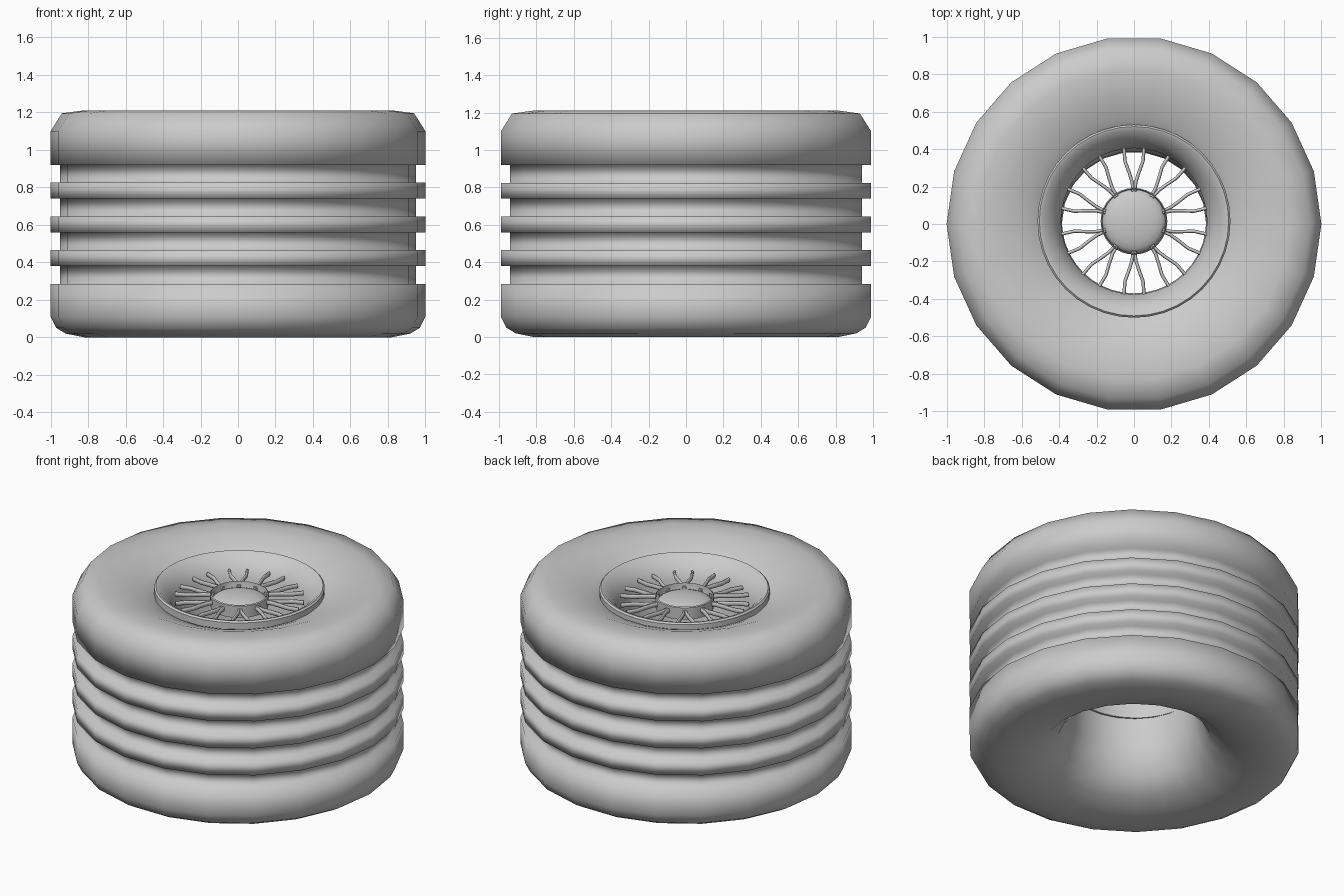
import bpy, bmesh
from math import sin, cos, pi, radians
from mathutils import Matrix, Vector

cube = bpy.data.objects.get("Cube")
if cube:
    bpy.data.objects.remove(cube)

grey = bpy.data.materials.new("plain_grey")
grey.use_nodes = True
colour = (0.6, 0.6, 0.6, 1)
grey.diffuse_color = colour
grey.node_tree.nodes["Principled BSDF"].inputs["Base Color"].default_value = colour

RIM_Y = 0.015      # the wheel centre sits slightly off the tyre centre
SPOKE_Z = 1.09


def lathe(name, profile, sides, closed=True, y=0, turn=0, sharp=None):
    """Revolve (radius, height) points around z."""
    bm = bmesh.new()
    rings = []
    for r, z in profile:
        if r == 0:
            rings.append([bm.verts.new((0, 0, z))] * sides)
        else:
            angles = [turn + 2 * pi * i / sides for i in range(sides)]
            rings.append([bm.verts.new((r * cos(a), r * sin(a), z)) for a in angles])
    pairs = list(zip(rings, rings[1:]))
    if closed:
        pairs.append((rings[-1], rings[0]))
    for low, high in pairs:
        for i in range(sides):
            j = (i + 1) % sides
            corners = dict.fromkeys([low[i], low[j], high[j], high[i]])
            bm.faces.new(list(corners))
    bmesh.ops.recalc_face_normals(bm, faces=bm.faces)
    mesh = bpy.data.meshes.new(name)
    bm.to_mesh(mesh)
    bm.free()
    mesh.materials.append(grey)
    obj = bpy.data.objects.new(name, mesh)
    obj.location.y = y
    bpy.context.collection.objects.link(obj)
    mesh.shade_smooth()
    if sharp:
        mesh.set_sharp_from_angle(angle=radians(sharp))
    return obj


# Tyre: lower sidewall, four tread grooves, upper sidewall, bore
tyre = [(0.385, 0.5), (0.40, 0.3), (0.46, 0.14), (0.56, 0.06), (0.69, 0.015),
        (0.82, 0.0), (0.92, 0.02), (0.97, 0.05), (1.0, 0.11)]
for k in range(4):
    z = 0.285 + 0.18 * k
    tyre += [(1.0, z), (0.95, z), (0.95, z + 0.095), (1.0, z + 0.095)]
tyre += [(1.0, 1.1), (0.94, 1.195), (0.83, 1.21), (0.7, 1.2), (0.58, 1.155),
         (0.5, 1.12), (0.43, 1.05), (0.39, 0.95)]
lathe("tyre", tyre, 22, turn=pi / 22 + pi / 2)

# Rim: raised lip and a cone narrowing to the bore
rim = [(0.515, 1.1), (0.515, 1.165), (0.505, 1.175), (0.488, 1.17),
       (0.43, 1.11), (0.39, 1.04), (0.385, 0.5), (0.40, 0.5), (0.42, 1.0)]
lathe("rim", rim, 40, y=RIM_Y, sharp=40)

# Hub: shallow collar with a domed cap inside
collar = [(0.15, 1.03), (0.175, 1.04), (0.178, 1.12), (0.172, 1.125), (0.168, 1.06)]
lathe("hub_collar", collar, 32, y=RIM_Y, sharp=40)
dome = [(0.17 * cos(a), 1.07 + 0.05 * sin(a)) for a in (pi * k / 12 for k in range(6))]
lathe("hub_cap", [(0, 1.04), (0.17, 1.04)] + dome + [(0, 1.12)], 32, closed=False,
      y=RIM_Y, sharp=50)

# Spokes: ten forks, each a short stem with two curved tines
curve = bpy.data.curves.new("spokes", "CURVE")
curve.dimensions = "3D"
curve.bevel_depth = 0.009
curve.bevel_resolution = 1
curve.use_fill_caps = True
for k in range(10):
    turn = Matrix.Rotation(radians(18 + 36 * k), 3, "Z")
    for side in (-1, 1):
        path = [(0.16, 0.004), (0.21, 0.010), (0.26, 0.026), (0.32, 0.048), (0.39, 0.054)]
        spline = curve.splines.new("POLY")
        spline.points.add(len(path) - 1)
        for point, (x, y) in zip(spline.points, path):
            point.co = (*(turn @ Vector((x, side * y, 0))), 1)
        spline.use_smooth = True
spokes = bpy.data.objects.new("spokes", curve)
curve.materials.append(grey)
spokes.location = (0, RIM_Y, SPOKE_Z)
spokes.scale.z = 1.7
bpy.context.collection.objects.link(spokes)
